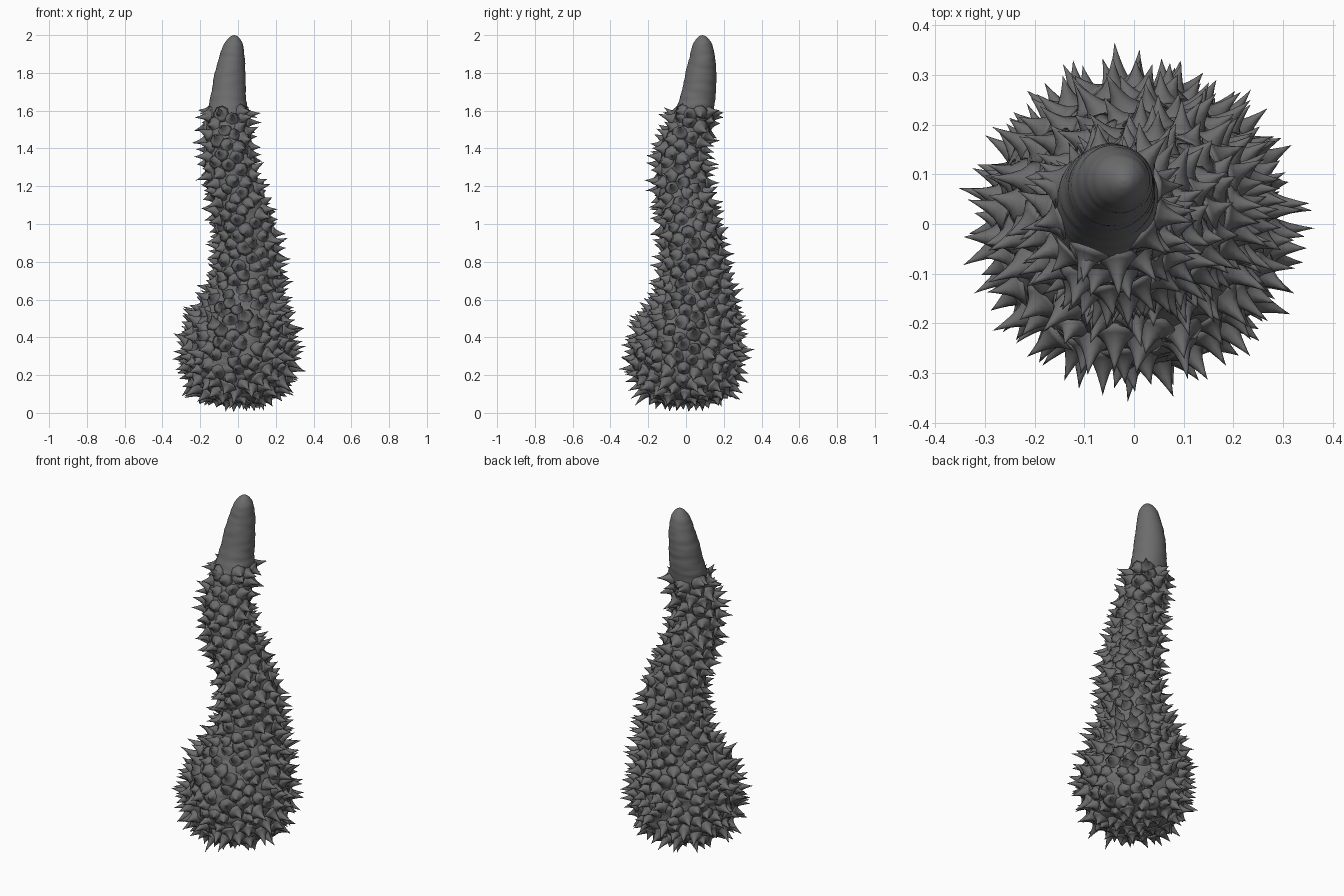
import bpy, bmesh, math, random
from mathutils import Vector, noise

if "Cube" in bpy.data.objects:
    bpy.data.objects.remove(bpy.data.objects["Cube"])

random.seed(4)

# Winding stalk: height, centre x, centre y, core radius
KEYS = [
    (0.055, 0, 0, 0.0), (0.06, 0, 0, 0.10), (0.085, 0, 0, 0.185), (0.14, 0, 0, 0.235),
    (0.22, 0.002, 0, 0.266), (0.31, 0.004, 0, 0.277), (0.40, 0.003, 0.005, 0.267),
    (0.48, 0.005, 0.015, 0.246), (0.55, 0.015, 0.03, 0.219), (0.63, 0.03, 0.043, 0.190),
    (0.72, 0.043, 0.045, 0.170), (0.82, 0.048, 0.037, 0.157), (0.95, 0.042, 0.025, 0.147),
    (1.08, 0.012, 0.002, 0.138), (1.20, -0.022, -0.018, 0.129), (1.32, -0.045, -0.026, 0.122),
    (1.42, -0.054, -0.016, 0.116), (1.52, -0.056, 0.018, 0.109), (1.61, -0.054, 0.048, 0.101),
    (1.70, -0.050, 0.068, 0.091), (1.80, -0.042, 0.080, 0.081), (1.88, -0.033, 0.086, 0.068),
    (1.94, -0.026, 0.087, 0.054), (1.975, -0.022, 0.087, 0.037), (1.994, -0.02, 0.087, 0.017),
    (2.0, -0.02, 0.087, 0.0)]
LAST = len(KEYS) - 1

grey = bpy.data.materials.new("dark grey")
grey.diffuse_color = (0.15, 0.15, 0.15, 1)
grey.use_nodes = True
grey.node_tree.nodes["Principled BSDF"].inputs["Base Color"].default_value = grey.diffuse_color


def sample(t):
    """Smooth value of (z, x, y, radius) at key position t."""
    t = min(max(t, 0), LAST - 1e-6)
    i = int(t)
    f = t - i
    a, b, c, d = (KEYS[min(max(j, 0), LAST)] for j in (i - 1, i, i + 1, i + 2))
    return [0.5 * (2*q + (s - p)*f + (2*p - 5*q + 4*s - u)*f*f + (3*q - p - 3*s + u)*f**3)
            for p, q, s, u in zip(a, b, c, d)]


def surface(t, ang):
    z, x, y, r = sample(t)
    return Vector((x + r * math.cos(ang), y + r * math.sin(ang), z))


def finish(bm, name):
    me = bpy.data.meshes.new(name)
    bm.to_mesh(me)
    bm.free()
    me.materials.append(grey)
    for p in me.polygons:
        p.use_smooth = True
    ob = bpy.data.objects.new(name, me)
    bpy.context.collection.objects.link(ob)


def loft(bm, rings):
    for lo, hi in zip(rings, rings[1:]):
        n = len(lo)
        for k in range(n):
            bm.faces.new((lo[k], lo[(k+1) % n], hi[(k+1) % n], hi[k]))


# Core stalk with a faintly rippled skin
bm = bmesh.new()
SIDES, ROWS = 48, LAST * 8
rings = []
for j in range(1, ROWS):
    t = j * LAST / ROWS
    z, x, y, r = sample(t)
    ring = []
    for k in range(SIDES):
        p = surface(t, math.tau * k / SIDES)
        ripple = 1 + 0.05 * noise.noise(Vector((p.x * 9, p.y * 9, p.z * 36)))
        ring.append(bm.verts.new((x + (p.x - x) * ripple, y + (p.y - y) * ripple, p.z)))
    rings.append(ring)
loft(bm, rings)
for ring, key in ((rings[0], KEYS[0]), (rings[-1], KEYS[-1])):
    pole = bm.verts.new((key[1], key[2], key[0]))
    for k in range(SIDES):
        bm.faces.new((ring[k], ring[(k+1) % SIDES], pole))
bmesh.ops.recalc_face_normals(bm, faces=bm.faces)
finish(bm, "stalk")


# Flared thorns, spread evenly over the skin by area
def thorn(bm, base, axis, width, length):
    side = axis.orthogonal().normalized()
    other = axis.cross(side)
    spin = random.uniform(0, 1)
    rings = []
    for h, w in ((-0.1, 1.5), (0.07, 1.0), (0.22, 0.68), (0.45, 0.42), (0.75, 0.17)):
        rings.append([bm.verts.new(base + axis * h * length + width * w * (
            side * math.cos(spin + math.tau*k/8) + other * math.sin(spin + math.tau*k/8)))
            for k in range(8)])
    loft(bm, rings)
    tip = bm.verts.new(base + axis * length)
    for k in range(8):
        bm.faces.new((rings[-1][k], rings[-1][(k+1) % 8], tip))
    bm.faces.new(rings[0][::-1])


bm = bmesh.new()
SPACING = 0.0042
area, count, t, step = 0.0, 0, 0.0, 0.004
while sample(t)[0] < 1.60:
    z0, _, _, r0 = sample(t)
    z1, _, _, r1 = sample(t + step)
    area += math.pi * (r0 + r1) * math.hypot(z1 - z0, r1 - r0)
    while area > SPACING * (count + 1):
        count += 1
        ang = count * 2.399963 + random.uniform(-0.12, 0.12)
        tt = max(t + random.uniform(-0.08, 0.08), 0.05)
        p = surface(tt, ang)
        du = surface(tt, ang + 0.01) - surface(tt, ang - 0.01)
        dv = surface(tt + 0.02, ang) - surface(tt - 0.02, ang)
        axis = du.cross(dv).normalized()
        axis = (axis + Vector([random.uniform(-0.3, 0.3) for _ in range(3)])).normalized()
        low, high = (0.03, 0.055) if p.z < 0.1 else (0.05, 0.095) if p.z < 0.65 else (0.045, 0.085)
        thorn(bm, p, axis, random.uniform(0.026, 0.034), random.uniform(low, high))
    t += step

# Collar thorns where the bare tip begins
for k in range(7):
    ang = math.tau * k / 7 + random.uniform(-0.2, 0.2)
    p = surface(17.7 + random.uniform(-0.25, 0.2), ang)
    axis = Vector((math.cos(ang), math.sin(ang), 0.1)).normalized()
    thorn(bm, p, axis, 0.03, random.uniform(0.045, 0.08))
for v in bm.verts:
    v.co.z = max(v.co.z, 0.0)
finish(bm, "thorns")
